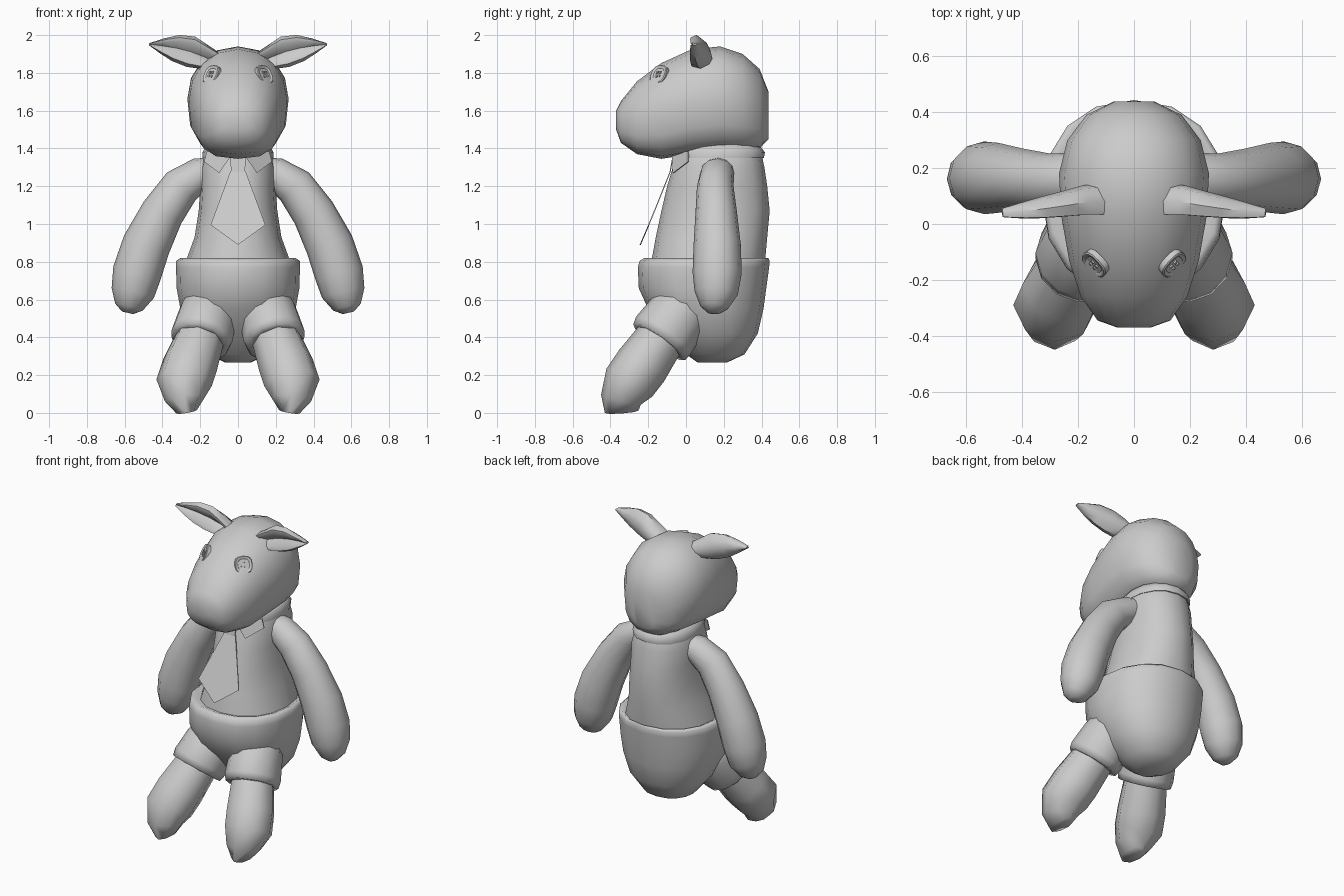
import bpy, bmesh, math
from mathutils import Vector, Matrix
from mathutils.bvhtree import BVHTree

if "Cube" in bpy.data.objects:
    bpy.data.objects.remove(bpy.data.objects["Cube"])

grey = bpy.data.materials.new("light_grey_cloth")
grey.use_nodes = True
grey.diffuse_color = (0.6, 0.6, 0.6, 1)
grey.node_tree.nodes["Principled BSDF"].inputs["Base Color"].default_value = (0.6, 0.6, 0.6, 1)


def finish(name, bm, angle=50, fix=True):
    if fix:
        bmesh.ops.recalc_face_normals(bm, faces=bm.faces)
    mesh = bpy.data.meshes.new(name)
    bm.to_mesh(mesh)
    bm.free()
    mesh.materials.append(grey)
    obj = bpy.data.objects.new(name, mesh)
    bpy.context.collection.objects.link(obj)
    bpy.ops.object.select_all(action='DESELECT')
    obj.select_set(True)
    bpy.context.view_layer.objects.active = obj
    bpy.ops.object.shade_smooth_by_angle(angle=math.radians(angle))
    return obj


def oval(sides, power=2.0):
    pts = []
    for i in range(sides):
        c, s = math.cos(math.tau * i / sides), math.sin(math.tau * i / sides)
        pts.append((math.copysign(abs(c) ** (2 / power), c), math.copysign(abs(s) ** (2 / power), s)))
    return pts


def bridge(bm, loops):
    for r, s in zip(loops, loops[1:]):
        for i in range(len(r)):
            j = (i + 1) % len(r)
            bm.faces.new((r[i], r[j], s[j], s[i]))
    bm.faces.new(loops[-1])


def loft(name, rings, across, axis=None, shape=None, angle=50, mirror=1):
    """Skin rings of (centre, half size across, half size along the other direction)."""
    shape = shape or oval(12)
    bm = bmesh.new()
    loops = []
    for i, (centre, a, b) in enumerate(rings):
        before, after = rings[max(i - 1, 0)][0], rings[min(i + 1, len(rings) - 1)][0]
        t = (Vector(axis) if axis else Vector(after) - Vector(before)).normalized()
        u = Vector(across)
        u = (u - t * u.dot(t)).normalized()
        v = t.cross(u)
        ring = []
        for p, q in shape:
            co = Vector(centre) + u * p * a + v * q * b
            ring.append(bm.verts.new((co.x * mirror, co.y, co.z)))
        loops.append(ring)
    bridge(bm, loops)
    bm.faces.new(loops[0])
    return finish(name, bm, angle)


def upright(name, rows, angle=50):
    """Horizontal rings from height, front y, back y and half width."""
    rings = [((0, (f + b) / 2, z), w, (b - f) / 2) for z, f, b, w in rows]
    return loft(name, rings, (1, 0, 0), (0, 0, 1), oval(16, 2.2), angle)


def plate(name, points, mirror=1, depth=0.006):
    bm = bmesh.new()
    face = bm.faces.new([bm.verts.new((x * mirror, y, z)) for x, y, z in points])
    out = bmesh.ops.extrude_face_region(bm, geom=[face])["geom"]
    bmesh.ops.translate(bm, vec=(0, depth, 0), verts=[g for g in out if isinstance(g, bmesh.types.BMVert)])
    return finish(name, bm, 20)


# Shirt and shorts
upright("shirt", [(0.7, -0.2, 0.4, 0.29), (0.82, -0.18, 0.42, 0.27), (0.93, -0.16, 0.43, 0.23),
                  (1.07, -0.13, 0.443, 0.208), (1.2, -0.1, 0.43, 0.2), (1.3, -0.07, 0.415, 0.2),
                  (1.37, -0.05, 0.4, 0.18), (1.44, -0.02, 0.36, 0.15)])
upright("shorts", [(0.268, 0.06, 0.22, 0.07), (0.31, 0.0, 0.31, 0.16), (0.42, -0.1, 0.38, 0.25),
                   (0.55, -0.2, 0.41, 0.305), (0.66, -0.25, 0.425, 0.325), (0.77, -0.255, 0.44, 0.328),
                   (0.805, -0.245, 0.443, 0.327), (0.82, -0.22, 0.435, 0.305), (0.8, -0.17, 0.41, 0.265)], 95)

# Head, skinned from nose to back, fuller in the cheeks than on the crown
head_rows = [(-0.37, 1.5, 1.6, 0.06), (-0.345, 1.43, 1.65, 0.13), (-0.26, 1.37, 1.755, 0.19),
             (-0.13, 1.345, 1.852, 0.232), (0.03, 1.37, 1.925, 0.26), (0.18, 1.385, 1.94, 0.268),
             (0.3, 1.39, 1.9, 0.238), (0.39, 1.4, 1.82, 0.17), (0.437, 1.45, 1.7, 0.075)]
head_shape = [low if low[1] > 0 else high for low, high in zip(oval(16, 2.8), oval(16, 2.1))]
head = loft("head", [((0, y, (lo + hi) / 2), w, (hi - lo) / 2) for y, lo, hi, w in head_rows],
            (1, 0, 0), (0, 1, 0), head_shape)
surface = BVHTree.FromPolygons([v.co for v in head.data.vertices], [p.vertices[:] for p in head.data.polygons])

# Collar band and necktie
upright("collar_band", [(1.35, -0.06, 0.412, 0.188), (1.38, -0.06, 0.418, 0.188), (1.42, -0.03, 0.385, 0.165)], 70)
plate("necktie", [(-0.04, -0.085, 1.28), (-0.145, -0.2, 0.995), (0, -0.245, 0.89),
                  (0.145, -0.2, 0.995), (0.04, -0.085, 1.28)])
plate("necktie_knot", [(-0.045, -0.07, 1.37), (-0.035, -0.088, 1.27), (0.035, -0.088, 1.27), (0.045, -0.07, 1.37)])

# Hollow ear section: the front middle is pushed back
ear_shape = [(1, 0), (0.6, -0.8), (0, -1), (-0.6, -0.8), (-1, 0), (-0.8, 0.75), (-0.5, 0.7),
             (0, 0), (0.5, 0.7), (0.8, 0.75)]


def button(side, label):
    hit = surface.ray_cast(Vector((0.14 * side, -1, 1.79)), Vector((0, 1, 0)))[0]
    normal = Vector((0.65 * side, -0.6, 0.42))
    place = Matrix.Translation(hit) @ normal.to_track_quat('Z', 'Y').to_matrix().to_4x4()
    bm = bmesh.new()
    # Dished disc with a raised rim
    loops = []
    for radius, h in [(0.053, -0.015), (0.054, 0.006), (0.049, 0.01), (0.039, 0.009), (0.035, 0.005)]:
        loops.append([bm.verts.new((p * radius, q * radius, h)) for p, q in oval(16, 2.6)])
    bridge(bm, loops)
    # Four stitch beads
    for dx in (-1, 1):
        for dy in (-1, 1):
            spot = Matrix.Translation((dx * 0.01, dy * 0.011, 0.005))
            bmesh.ops.create_cube(bm, size=0.012, matrix=spot)
    bm.transform(place)
    finish(label + "_button_eye", bm, 40, fix=False)


for side, label in ((1, "left"), (-1, "right")):
    # Arm
    loft(label + "_arm", [((0.1, 0.18, 1.285), 0.08, 0.07), ((0.2, 0.165, 1.265), 0.09, 0.088),
                          ((0.3, 0.155, 1.2), 0.097, 0.105), ((0.4, 0.16, 1.06), 0.11, 0.115),
                          ((0.485, 0.165, 0.89), 0.125, 0.128), ((0.535, 0.165, 0.74), 0.13, 0.13),
                          ((0.557, 0.16, 0.635), 0.115, 0.115), ((0.578, 0.15, 0.56), 0.075, 0.075),
                          ((0.585, 0.15, 0.53), 0.035, 0.03)], (0, 1, 0), mirror=side)
    # Leg with blunt foot, flat underneath
    loft(label + "_leg", [((0.14, 0.0, 0.56), 0.1, 0.1), ((0.2, -0.13, 0.4), 0.13, 0.13),
                          ((0.255, -0.235, 0.25), 0.147, 0.145), ((0.285, -0.3, 0.16), 0.148, 0.142),
                          ((0.283, -0.345, 0.07), 0.105, 0.108), ((0.272, -0.34, 0.006), 0.055, 0.09)],
         (1, 0, 0), shape=oval(8), angle=70, mirror=side)
    # Short trouser leg with a soft cuff
    loft(label + "_shorts_leg", [((0.12, 0.05, 0.62), 0.14, 0.13), ((0.16, -0.04, 0.52), 0.155, 0.165),
                                 ((0.19, -0.12, 0.41), 0.165, 0.175), ((0.2, -0.142, 0.375), 0.155, 0.167),
                                 ((0.2, -0.142, 0.375), 0.125, 0.125)], (1, 0, 0),
         axis=(0.2, -0.55, -0.79), angle=95, mirror=side)
    # Ear, open towards the front
    loft(label + "_ear", [((0.1, 0.08, 1.85), 0.05, 0.065), ((0.18, 0.078, 1.885), 0.066, 0.06),
                          ((0.25, 0.066, 1.912), 0.083, 0.052), ((0.33, 0.054, 1.932), 0.072, 0.043),
                          ((0.4, 0.045, 1.943), 0.042, 0.032), ((0.47, 0.038, 1.952), 0.006, 0.018)],
         (0, 0, 1), axis=(0.95, -0.1, 0.28), shape=ear_shape, mirror=side)
    # Collar flap lying on the shirt
    plate(label + "_collar_flap", [(0.03, -0.075, 1.37), (0.1, -0.07, 1.27), (0.18, 0.01, 1.33),
                                   (0.165, 0.01, 1.385)], side)
    button(side, label)
